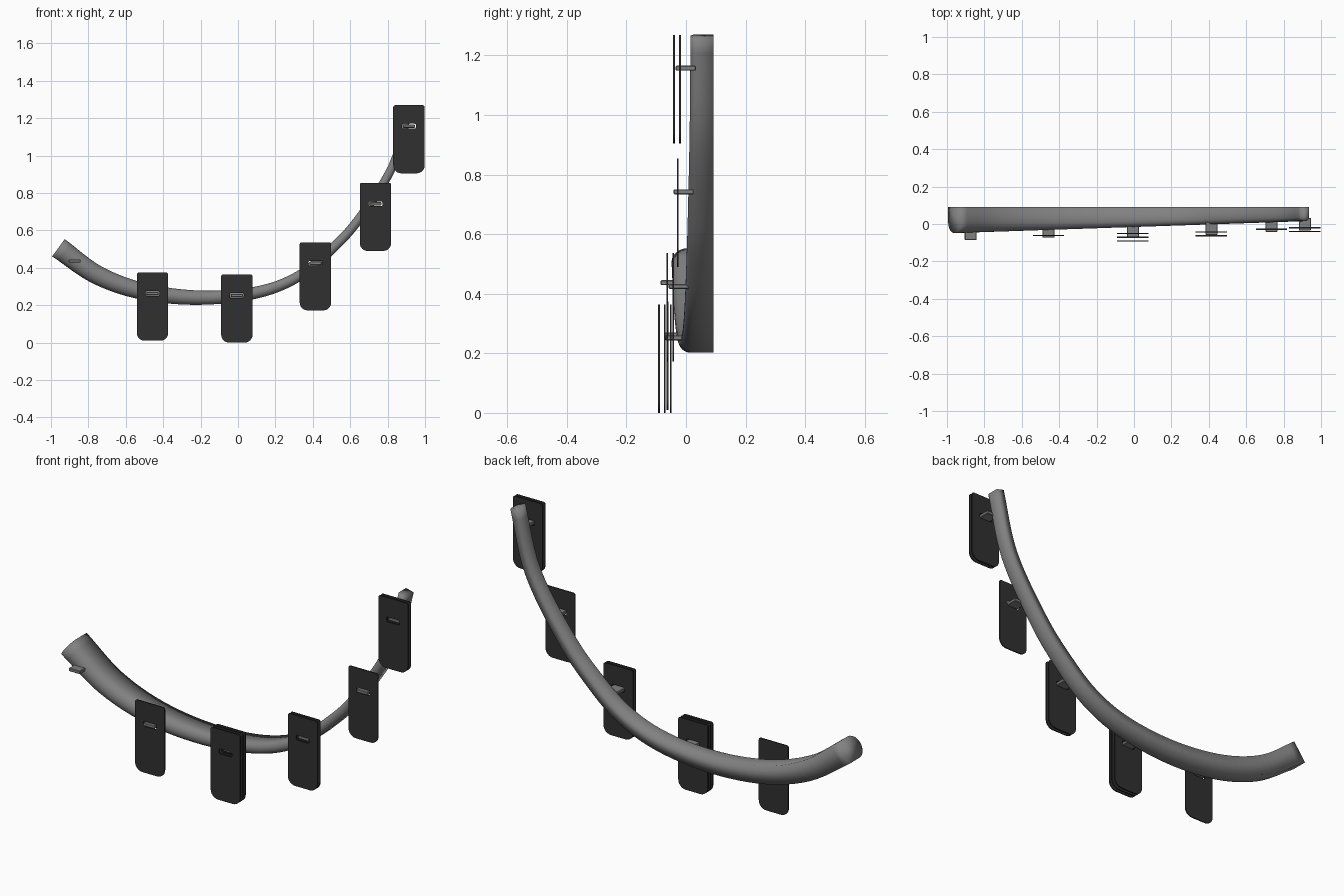
import bpy, bmesh, math
from mathutils import Vector

cube = bpy.data.objects.get("Cube")
if cube:
    bpy.data.objects.remove(cube, do_unlink=True)


def material(name, value):
    m = bpy.data.materials.new(name)
    m.use_nodes = True
    colour = (value, value, value, 1)
    m.diffuse_color = colour
    bsdf = next(n for n in m.node_tree.nodes if n.type == 'BSDF_PRINCIPLED')
    bsdf.inputs["Base Color"].default_value = colour
    bsdf.inputs["Roughness"].default_value = 0.7
    return m


GREY = material("mid grey", 0.22)
DARK = material("charcoal", 0.03)


def finish(bm, name, mat, smooth=False):
    bmesh.ops.recalc_face_normals(bm, faces=bm.faces)
    for f in bm.faces:
        f.smooth = smooth
    mesh = bpy.data.meshes.new(name)
    bm.to_mesh(mesh)
    bm.free()
    mesh.materials.append(mat)
    ob = bpy.data.objects.new(name, mesh)
    bpy.context.collection.objects.link(ob)
    return ob


# Curved rail: path points as (x, z, width)
PATH = [Vector(p) for p in (
    (-0.96, 0.507, 0.114), (-0.75, 0.36, 0.102), (-0.5, 0.272, 0.09),
    (-0.2, 0.24, 0.076), (0.1, 0.268, 0.064), (0.32, 0.352, 0.056),
    (0.5, 0.498, 0.052), (0.65, 0.665, 0.049), (0.83, 0.95, 0.046),
    (0.915, 1.265, 0.045))]
BACK = 0.092
STEPS = 6
ARC = 12


def spline(points, steps):
    ext = [2 * points[0] - points[1]] + points + [2 * points[-1] - points[-2]]
    out = []
    for a, b, c, d in zip(ext, ext[1:], ext[2:], ext[3:]):
        for i in range(steps):
            t = i / steps
            out.append(0.5 * (2 * b + (c - a) * t + (2 * a - 5 * b + 4 * c - d) * t * t
                              + (3 * b - a - 3 * c + d) * t ** 3))
    return out + [points[-1]]


def build_rail():
    bm = bmesh.new()
    pts = spline(PATH, STEPS)
    rings = []
    for i, p in enumerate(pts):
        tan = pts[min(i + 1, len(pts) - 1)] - pts[max(i - 1, 0)]
        side = Vector((-tan.y, tan.x)).normalized()
        r = p.z / 2
        centre_y = -0.016 + 0.034 * p.x + r
        # half-round front, straight sides, flat back
        section = [(r, BACK)]
        for k in range(ARC + 1):
            a = math.pi * k / ARC
            section.append((r * math.cos(a), centre_y - r * math.sin(a)))
        section.append((-r, BACK))
        rings.append([bm.verts.new((p.x + side.x * s, y, p.y + side.y * s))
                      for s, y in section])
    for a, b in zip(rings, rings[1:]):
        for j in range(len(a)):
            k = (j + 1) % len(a)
            bm.faces.new((a[j], a[k], b[k], b[j]))
    bm.faces.new(rings[0])
    bm.faces.new(rings[-1])
    return finish(bm, "curved_rail", GREY, True)


def rounded_rect(w, h, r_top, r_bottom, cz=0.0, n=6):
    pts = []
    for q, (sx, sz, r) in enumerate(((1, 1, r_top), (-1, 1, r_top),
                                     (-1, -1, r_bottom), (1, -1, r_bottom))):
        for k in range(n + 1):
            a = math.pi / 2 * (q + k / n)
            pts.append((sx * (w / 2 - r) + r * math.cos(a),
                        cz + sz * (h / 2 - r) + r * math.sin(a)))
    return pts


# Hanging tag with a slot, origin at the slot centre
TAG_W, TAG_H, SLOT_DROP, THICK = 0.168, 0.364, 0.112, 0.006


def build_tag(name, x, y, z):
    bm = bmesh.new()
    loops = (rounded_rect(TAG_W, TAG_H, 0.01, 0.042, SLOT_DROP - TAG_H / 2),
             rounded_rect(0.074, 0.026, 0.008, 0.008))
    edges = []
    for loop in loops:
        vs = [bm.verts.new((px, -THICK / 2, pz)) for px, pz in loop]
        edges += [bm.edges.new((vs[i - 1], vs[i])) for i in range(len(vs))]
    bmesh.ops.triangle_fill(bm, edges=edges, use_beauty=True)
    res = bmesh.ops.extrude_face_region(bm, geom=bm.faces[:])
    moved = [v for v in res["geom"] if isinstance(v, bmesh.types.BMVert)]
    bmesh.ops.translate(bm, verts=moved, vec=(0, THICK, 0))
    ob = finish(bm, name, DARK)
    ob.location = (x, y, z)


# Flat peg reaching from the rail through the tag slot
def build_peg(name, x, front, z):
    bm = bmesh.new()
    bmesh.ops.create_cube(bm, size=1)
    bmesh.ops.scale(bm, verts=bm.verts, vec=(0.064, 0.068, 0.017))
    bmesh.ops.bevel(bm, geom=bm.edges[:], offset=0.003, segments=1, affect='EDGES')
    ob = finish(bm, name, GREY)
    ob.location = (x, front + 0.034, z)


build_rail()
build_peg("peg_empty", -0.873, -0.085, 0.437)

# x, slot height, peg front, y of front tag, number of stacked tags
STATIONS = ((-0.457, 0.262, -0.073, -0.062, 1), (-0.006, 0.252, -0.07, -0.091, 3),
            (0.414, 0.424, -0.058, -0.063, 2), (0.735, 0.742, -0.042, -0.028, 1),
            (0.914, 1.157, -0.035, -0.04, 2))
for i, (x, z, front, y, count) in enumerate(STATIONS, 1):
    build_peg(f"peg_{i}", x, front, z)
    for k in range(count):
        build_tag(f"tag_{i}_{k + 1}", x, y + 0.02 * k, z)
